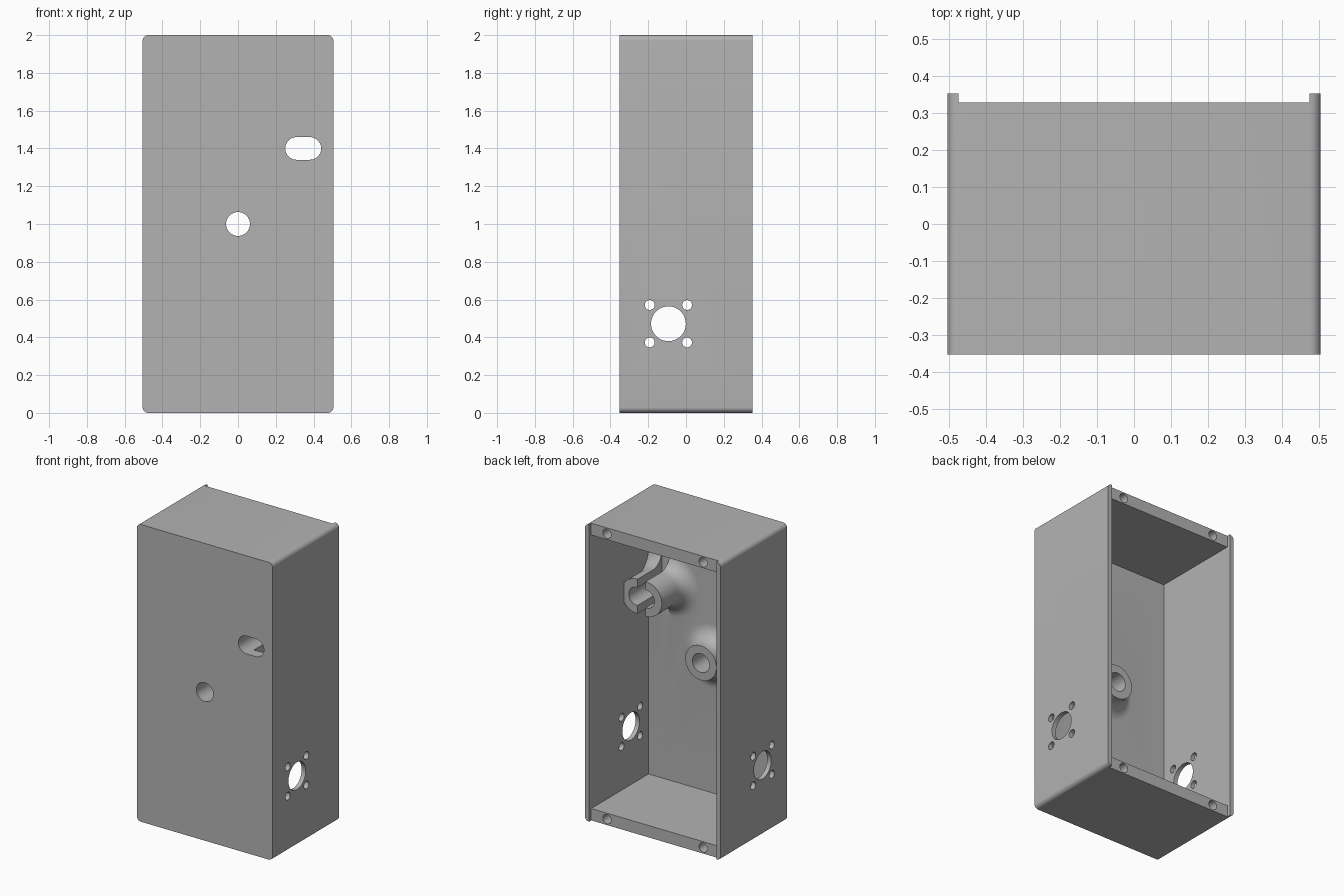
import bpy, bmesh, math

cube = bpy.data.objects.get("Cube")
if cube:
    bpy.data.objects.remove(cube, do_unlink=True)

W, D, H = 0.505, 0.353, 2.0        # half width, half depth, height
SIDE, RIM, FRONT = 0.03, 0.08, -0.28
HOLE = 0.063                       # knob hole and slot radius
BOSS = 0.116                       # outer radius of the bosses
SLOT = (0.345, 1.4, 0.035)         # slot centre x, z, half length

grey = bpy.data.materials.new("grey plastic")
grey.use_nodes = True
grey.diffuse_color = (0.45, 0.45, 0.45, 1)
grey.node_tree.nodes["Principled BSDF"].inputs["Base Color"].default_value = (0.45, 0.45, 0.45, 1)


def loft(name, rings):
    """Closed solid through rings that have equal point counts."""
    bm = bmesh.new()
    loops = [[bm.verts.new(p) for p in ring] for ring in rings]
    n = len(loops[0])
    for a, b in zip(loops, loops[1:]):
        for i in range(n):
            j = (i + 1) % n
            bm.faces.new((a[i], a[j], b[j], b[i]))
    bm.faces.new(loops[0])
    bm.faces.new(loops[-1])
    bmesh.ops.recalc_face_normals(bm, faces=bm.faces)
    mesh = bpy.data.meshes.new(name)
    bm.to_mesh(mesh)
    bm.free()
    mesh.materials.append(grey)
    ob = bpy.data.objects.new(name, mesh)
    bpy.context.collection.objects.link(ob)
    return ob


def rounded(cu, cv, hu, hv, r, n=12):
    """Rounded rectangle outline; becomes a circle or a slot for zero half sizes."""
    pts = []
    for k, (su, sv) in enumerate(((1, 1), (-1, 1), (-1, -1), (1, -1))):
        for i in range(n + 1):
            a = (k + i / n) * math.pi / 2
            p = (cu + su * hu + r * math.cos(a), cv + sv * hv + r * math.sin(a))
            if not pts or math.dist(p, pts[-1]) > 1e-5:
                pts.append(p)
    if math.dist(pts[0], pts[-1]) < 1e-5:
        pts.pop()
    return pts


def pin(name, cx, cz, half, profile):
    """Round or slot-shaped solid along y from (radius, y) pairs."""
    return loft(name, [[(u, y, v) for u, v in rounded(cx, cz, half, 0, r)] for r, y in profile])


def side_pin(y, z, r):
    """Round cutter through both side walls."""
    return loft("side_cutter", [[(x, u, v) for u, v in rounded(y, z, 0, 0, r)] for x in (-1, 1)])


def block(x0, x1, y0, y1, z0, z1):
    ring = lambda y: [(x0, y, z0), (x1, y, z0), (x1, y, z1), (x0, y, z1)]
    return loft("block_cutter", [ring(y0), ring(y1)])


def combine(target, other, operation):
    """Apply a boolean and remove the helper."""
    mod = target.modifiers.new("bool", "BOOLEAN")
    mod.operation, mod.object, mod.solver = operation, other, "EXACT"
    graph = bpy.context.evaluated_depsgraph_get()
    mesh = bpy.data.meshes.new_from_object(target.evaluated_get(graph))
    target.modifiers.clear()
    target.data = mesh
    bpy.data.objects.remove(other, do_unlink=True)


# Enclosure shell: rounded long edges, open back, recessed top and bottom rims
corner = 0.03
outline = rounded(0, H / 2, W - corner, H / 2 - corner, corner, 8)
body = loft("enclosure", [[(u, y, v) for u, v in outline] for y in (-D, D)])
inner = W - SIDE
combine(body, block(-inner, inner, FRONT, 1, RIM, H - RIM), "DIFFERENCE")
combine(body, block(-inner, inner, D - 0.024, 1, -1, H + 1), "DIFFERENCE")

# Flared bosses on the inside of the front wall
flare = 0.1
fillet = [(BOSS + flare * (1 - math.sin(t)), FRONT + flare * (1 - math.cos(t)))
          for t in (i * math.pi / 20 for i in range(11))]
base = [(BOSS + flare, FRONT - 0.02)]
knob_boss = pin("knob_boss", 0, 1, 0, base + fillet + [(BOSS, -0.158)])
slot_boss = pin("slot_boss", *SLOT, base + fillet + [(BOSS, -0.02)])

# The slot boss runs into the side wall and is split down the middle
combine(slot_boss, block(inner + 0.01, 1, -1, 1, 0, H), "DIFFERENCE")
combine(slot_boss, block(SLOT[0] - 0.03, SLOT[0] + 0.03, FRONT - 0.005, 1, 0, H), "DIFFERENCE")
for boss in (knob_boss, slot_boss):
    combine(body, boss, "UNION")

# Openings through the front wall and bosses
combine(body, pin("knob_hole", 0, 1, 0, [(HOLE, -1), (HOLE, 1)]), "DIFFERENCE")
combine(body, pin("slot_hole", *SLOT, [(0.06, -1), (0.06, 1)]), "DIFFERENCE")

# Connector openings with four screw holes on both sides
cy, cz, step = -0.093, 0.472, 0.099
combine(body, side_pin(cy, cz, 0.092), "DIFFERENCE")
for sy in (-1, 1):
    for sz in (-1, 1):
        combine(body, side_pin(cy + sy * step, cz + sz * step, 0.026), "DIFFERENCE")

# Lid screw holes in the rims
for x in (-0.358, 0.358):
    for z in (RIM / 2, H - RIM / 2):
        combine(body, pin("lid_hole", x, z, 0, [(0.031, 0.05), (0.031, 1)]), "DIFFERENCE")

bpy.ops.object.select_all(action="DESELECT")
body.select_set(True)
bpy.context.view_layer.objects.active = body
bpy.ops.object.shade_smooth_by_angle(angle=math.radians(30))
